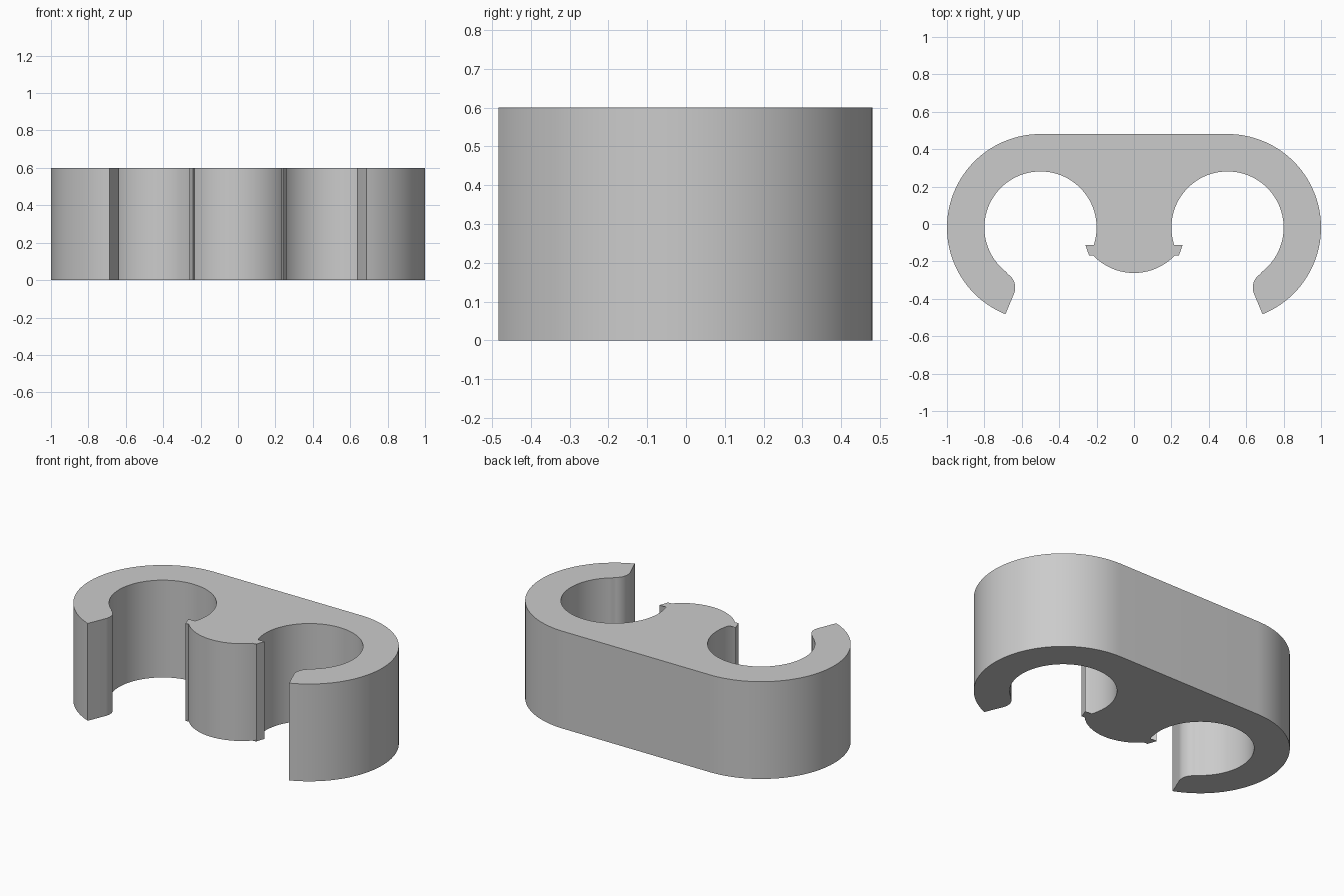
import bpy, bmesh
from math import sin, cos, radians

cube = bpy.data.objects.get("Cube")
if cube:
    bpy.data.objects.remove(cube, do_unlink=True)

HEIGHT = 0.6
CY = -0.019  # shared y of both sockets


def arc(cx, cy, r, start, end, n):
    """Points along a circular arc, angles in degrees."""
    steps = [radians(start + (end - start) * i / n) for i in range(n + 1)]
    return [(cx + r * cos(a), cy + r * sin(a)) for a in steps]


# Left half of the outline, from the back wall round to the front nose
half = arc(0.5, CY, 0.5, 90, -68, 48)            # outer wall
half += arc(0.72, -0.34, 0.085, 202, 122, 14)    # rounded snap lip
half += arc(0.5, CY, 0.3, -53, 210, 72)          # socket
half += arc(0, 0.038, 0.3, -30, -90, 16)         # nose between sockets

# Mirror the half, sharing the point at the tip of the nose
outline = half + [(-x, y) for x, y in reversed(half[:-1])]

# Extrude the outline into the clip
bm = bmesh.new()
base = bm.faces.new([bm.verts.new((x, y, 0)) for x, y in outline])
extruded = bmesh.ops.extrude_face_region(bm, geom=[base], use_keep_orig=True)
top = [v for v in extruded["geom"] if isinstance(v, bmesh.types.BMVert)]
bmesh.ops.translate(bm, verts=top, vec=(0, 0, HEIGHT))
bmesh.ops.recalc_face_normals(bm, faces=bm.faces)
mesh = bpy.data.meshes.new("double_clip")
bm.to_mesh(mesh)
bm.free()

clip = bpy.data.objects.new("double_clip", mesh)
bpy.context.collection.objects.link(clip)

# Plain grey
grey = bpy.data.materials.new("light_grey")
grey.use_nodes = True
colour = (0.6, 0.6, 0.6, 1)
grey.diffuse_color = colour
grey.node_tree.nodes["Principled BSDF"].inputs["Base Color"].default_value = colour
mesh.materials.append(grey)

# Smooth walls, sharp corners
bpy.ops.object.select_all(action="DESELECT")
clip.select_set(True)
bpy.context.view_layer.objects.active = clip
bpy.ops.object.shade_smooth_by_angle(angle=radians(25))
